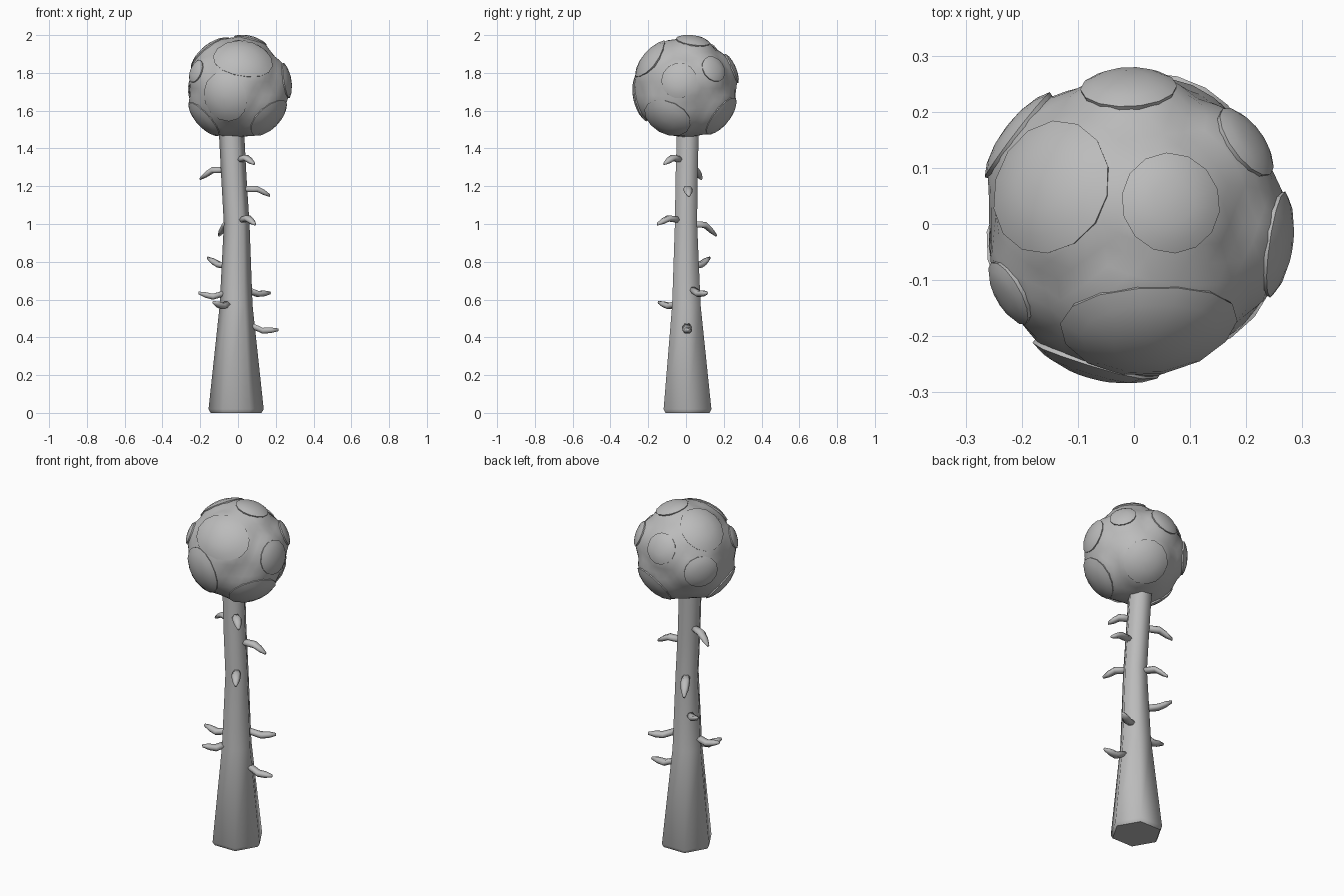
import bpy, bmesh, math
from mathutils import Vector

cube = bpy.data.objects.get("Cube")
if cube:
    bpy.data.objects.remove(cube)

grey = bpy.data.materials.new("stone_grey")
grey.use_nodes = True
GREY = (0.5, 0.5, 0.5, 1)
grey.diffuse_color = GREY
grey.node_tree.nodes["Principled BSDF"].inputs["Base Color"].default_value = GREY


def finish(bm, name, angle=180):
    bmesh.ops.recalc_face_normals(bm, faces=bm.faces)
    mesh = bpy.data.meshes.new(name)
    bm.to_mesh(mesh)
    bm.free()
    obj = bpy.data.objects.new(name, mesh)
    bpy.context.collection.objects.link(obj)
    mesh.materials.append(grey)
    bpy.ops.object.select_all(action="DESELECT")
    obj.select_set(True)
    bpy.context.view_layer.objects.active = obj
    bpy.ops.object.shade_smooth_by_angle(angle=math.radians(angle))
    return obj


def loft(name, rings, cap_start=True, angle=180):
    """Skin a list of point rings into a closed tube."""
    bm = bmesh.new()
    loops = [[bm.verts.new(p) for p in ring] for ring in rings]
    n = len(loops[0])
    for a, b in zip(loops, loops[1:]):
        for i in range(n):
            j = (i + 1) % n
            bm.faces.new((a[i], a[j], b[j], b[i]))
    if cap_start:
        bm.faces.new(loops[0][::-1])
    bm.faces.new(loops[-1])
    return finish(bm, name, angle)


def ellipse(center, u, v, ru, rv, sides):
    return [center + u * ru * math.cos(math.tau * i / sides)
            + v * rv * math.sin(math.tau * i / sides) for i in range(sides)]


X, Y, Z = Vector((1, 0, 0)), Vector((0, 1, 0)), Vector((0, 0, 1))

# Six-sided, flared and slightly bent trunk: x, y, z, radius
trunk = [(-.01, .008, 0, .135), (-.01, .008, .02, .146), (-.01, .002, .57, .087),
         (-.007, 0, 1.0, .068), (-.022, .003, 1.25, .067), (-.035, .01, 1.5, .067)]
loft("trunk", [ellipse(Vector(t[:3]), X, Y, t[3], t[3], 6) for t in trunk], angle=62)

# Thorns: tip x, tip y, then heights of root, elbow and tip
thorns = [(.085, -.115, 1.34, 1.35, 1.32), (-.2, .08, 1.285, 1.285, 1.24),
          (.17, .015, 1.185, 1.185, 1.15), (.09, -.15, 1.02, 1.03, 1.0),
          (-.1, .16, 1.0, .995, .94), (-.16, .125, .775, .785, .82),
          (-.21, -.01, .64, .615, .635), (.17, .11, .66, .63, .635),
          (-.13, -.145, .585, .565, .585), (.215, .01, .48, .435, .44)]
for k, (x, y, z0, z1, z2) in enumerate(thorns):
    axis = Vector((-.025 if z0 > 1.2 else -.008, .002, 0))
    span = Vector((x, y, 0)) - axis
    out = span.normalized()
    side = out.cross(Z)
    reach = span.length
    rings = []
    for dist, z, w, h in ((.04, z0, .02, .018), (reach * .62, z1, .026, .018),
                          (reach * .82, (z1 + z2) / 2, .021, .017), (reach, z2, .008, .008)):
        rings.append(ellipse(axis + out * dist + Z * z, side, Z, w, h, 6))
    loft("thorn_%d" % (k + 1), rings)

# Raised spots on the head: direction, angular half-width, half-height, tilt (degrees)
CENTER = Vector((0, 0, 1.718))
spots = [((.03, -.2, .165), 35, 26, -12), ((-.075, -.27, -.05), 25, 29, 15),
         ((-.235, -.13, .095), 13, 13, 0), ((.19, -.115, -.18), 29, 26, 0),
         ((.28, -.04, .045), 20, 20, 0), ((.205, .15, .105), 15, 15, 0),
         ((.085, .21, -.165), 26, 26, 0), ((.07, .04, .27), 19, 19, 0),
         ((-.17, .075, .215), 26, 28, 0), ((-.01, .255, .11), 18, 18, 0),
         ((-.226, .173, -.01), 20, 19, 0), ((-.2, -.07, -.18), 25, 25, 0)]
frames = []
for d, a, b, tilt in spots:
    n = Vector(d).normalized()
    u = Z.cross(n).normalized()
    v = n.cross(u)
    t = math.radians(tilt)
    frames.append((n, u * math.cos(t) + v * math.sin(t), v * math.cos(t) - u * math.sin(t),
                   math.radians(a), math.radians(b)))

# Head core, dipping inwards in the gaps between spots
bm = bmesh.new()
bmesh.ops.create_icosphere(bm, subdivisions=4, radius=1)
for vert in bm.verts:
    p = vert.co.normalized()
    gap = min(p.angle(n) - (a + b) / 2 for n, u, v, a, b in frames)
    vert.co = CENTER + p * (.274 - .016 * min(1, max(0, gap / .2)))
finish(bm, "head")

# Domed spot plates with a short skirt sunk into the head
for k, (n, u, v, a, b) in enumerate(frames):
    rings = []
    for f, r in ((1, .262), (1, .279), (.75, .284), (.4, .286), (.1, .286)):
        ring = []
        for i in range(14):
            t = math.tau * i / 14
            c, s = a * math.cos(t), b * math.sin(t)
            ang = f * math.hypot(c, s)
            sideways = (u * c + v * s).normalized()
            ring.append(CENTER + (n * math.cos(ang) + sideways * math.sin(ang)) * r)
        rings.append(ring)
    loft("head_spot_%d" % (k + 1), rings, cap_start=False, angle=40)
